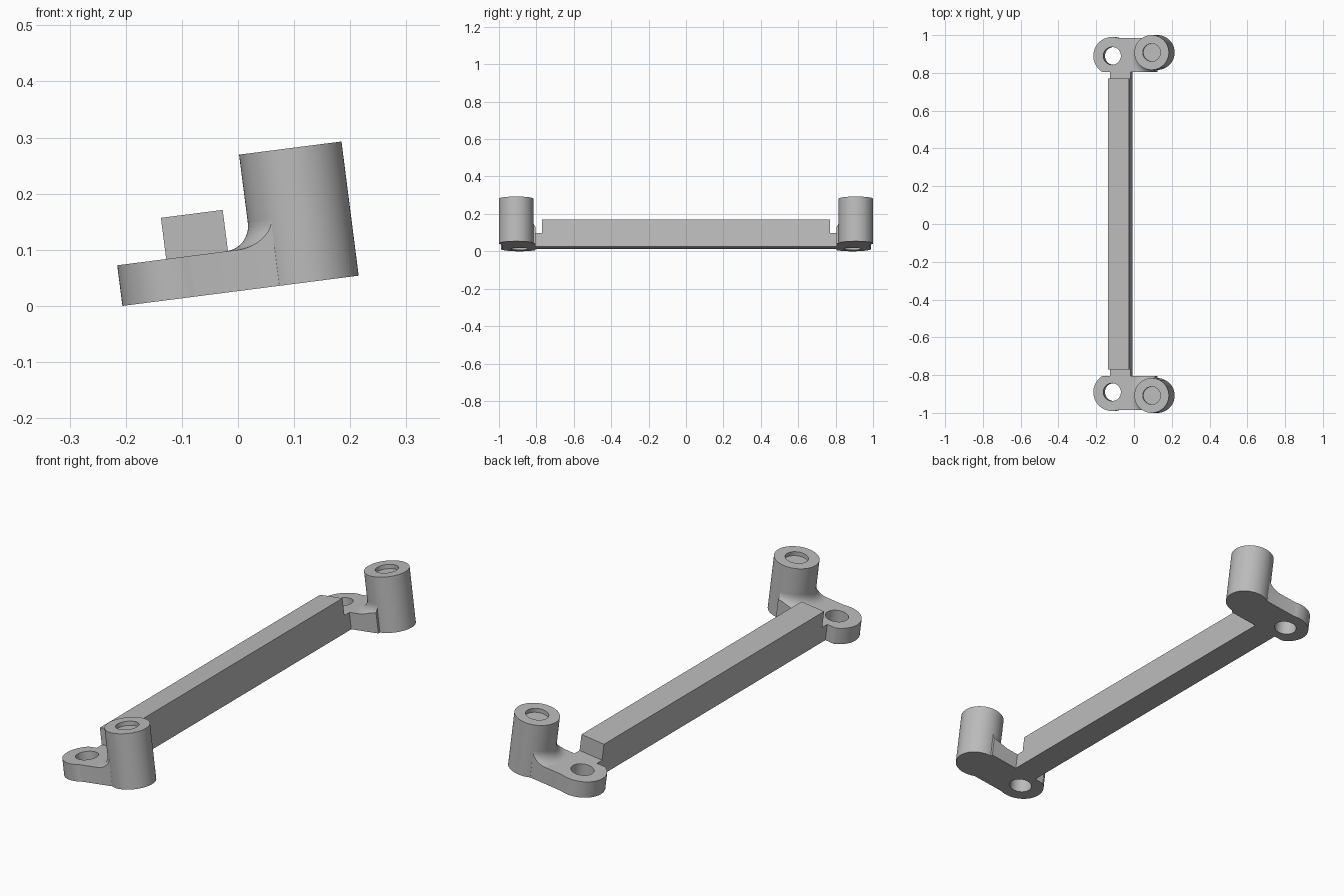
import bpy, bmesh, math
from mathutils import Matrix, Vector

if "Cube" in bpy.data.objects:
    bpy.data.objects.remove(bpy.data.objects["Cube"], do_unlink=True)

grey = bpy.data.materials.new("plain grey")
grey.use_nodes = True
colour = (0.5, 0.5, 0.5, 1)
grey.diffuse_color = colour
grey.node_tree.nodes["Principled BSDF"].inputs["Base Color"].default_value = colour

# The whole part leans about the y axis
LEAN = Matrix.Translation((-0.206, 0, 0)) @ Matrix.Rotation(-math.radians(7.3), 4, 'Y')
PLATE_H, POST_H = 0.073, 0.241
HOLE_U, HOLE_Y, LOBE_R = 0.1, 0.89, 0.1
POST_U, POST_Y, POST_R = 0.3325, 0.908, 0.092
INNER_Y, OUTER_Y = 0.805, 0.985
BORE_R, FILLET_R = 0.047, 0.045


def finish(name, bm):
    bmesh.ops.remove_doubles(bm, verts=bm.verts, dist=1e-5)
    bmesh.ops.recalc_face_normals(bm, faces=bm.faces)
    mesh = bpy.data.meshes.new(name)
    bm.to_mesh(mesh)
    bm.free()
    mesh.materials.append(grey)
    ob = bpy.data.objects.new(name, mesh)
    ob.matrix_world = LEAN
    bpy.context.collection.objects.link(ob)
    return ob


def prism(name, points, push):
    """Extrude a flat outline of 3D points along a vector."""
    bm = bmesh.new()
    face = bm.faces.new([bm.verts.new(p) for p in points])
    out = bmesh.ops.extrude_face_region(bm, geom=[face])
    moved = [v for v in out["geom"] if isinstance(v, bmesh.types.BMVert)]
    bmesh.ops.translate(bm, verts=moved, vec=Vector(push))
    return finish(name, bm)


def lathe(name, profile, u, y, closed=False):
    """Spin a (radius, height) profile about an upright axis at u, y."""
    bm = bmesh.new()
    verts = [bm.verts.new((u + r, y, h)) for r, h in profile]
    edges = [bm.edges.new(pair) for pair in zip(verts, verts[1:])]
    if closed:
        edges.append(bm.edges.new((verts[-1], verts[0])))
    bmesh.ops.spin(bm, geom=verts + edges, cent=(u, y, 0), axis=(0, 0, 1),
                   angle=math.tau, steps=64)
    return finish(name, bm)


def boolean(ob, tool, operation):
    """Apply a boolean with a helper, then remove the helper."""
    mod = ob.modifiers.new("cut", 'BOOLEAN')
    mod.operation, mod.object, mod.solver = operation, tool, 'EXACT'
    tool.hide_render = True
    bpy.context.view_layer.objects.active = ob
    bpy.ops.object.modifier_apply(modifier=mod.name)
    bpy.data.objects.remove(tool, do_unlink=True)


def smooth(ob):
    bpy.ops.object.select_all(action='DESELECT')
    ob.select_set(True)
    bpy.context.view_layer.objects.active = ob
    bpy.ops.object.shade_smooth_by_angle(angle=math.radians(30))


# Bar with lowered ends that run into the plates
half = [(0.82, 0), (0.82, PLATE_H), (0.77, PLATE_H), (0.77, 0.147)]
outline = half + [(-y, h) for y, h in reversed(half)]
prism("bar", [(0.088, y, h) for y, h in outline], (0.111, 0, 0))

for side, s in (("front", -1), ("back", 1)):
    # Plate: round lobe on the left, straight sides up to the post
    start = math.asin((OUTER_Y - HOLE_Y) / LOBE_R)
    end = math.pi + math.asin((HOLE_Y - INNER_Y) / LOBE_R)
    arc = [start + (end - start) * i / 40 for i in range(41)]
    points = [(HOLE_U + LOBE_R * math.cos(a), s * (HOLE_Y + LOBE_R * math.sin(a)), 0)
              for a in arc]
    points += [(POST_U, s * INNER_Y, 0), (POST_U, s * OUTER_Y, 0)]
    plate = prism(side + "_plate", points, (0, 0, PLATE_H))
    hole = lathe("hole_cutter", [(0, -0.05), (BORE_R, -0.05), (BORE_R, 0.15), (0, 0.15)],
                 HOLE_U, s * HOLE_Y)
    boolean(plate, hole, 'DIFFERENCE')
    smooth(plate)

    # Post with a shallow round recess in its top
    floor = POST_H - 0.018
    post = lathe(side + "_post", [(0, 0), (POST_R, 0), (POST_R, POST_H), (BORE_R, POST_H),
                                  (BORE_R, floor), (0, floor)], POST_U, s * POST_Y)
    smooth(post)

    # Concave fillet round the post, trimmed to the plate's sides
    rim = POST_R + FILLET_R
    curve = [(rim - FILLET_R * math.sin(a), PLATE_H + FILLET_R * (1 - math.cos(a)))
             for a in (math.pi / 2 * i / 10 for i in range(11))]
    low, core = PLATE_H - 0.02, POST_R - 0.02
    fillet = lathe(side + "_fillet", [(core, low), (rim, low)] + curve
                   + [(core, PLATE_H + FILLET_R)], POST_U, s * POST_Y, closed=True)
    trim = prism("trim_box", [(0.15, s * INNER_Y, 0), (POST_U, s * INNER_Y, 0),
                              (POST_U, s * OUTER_Y, 0), (0.15, s * OUTER_Y, 0)], (0, 0, 0.2))
    boolean(fillet, trim, 'INTERSECT')
    smooth(fillet)
